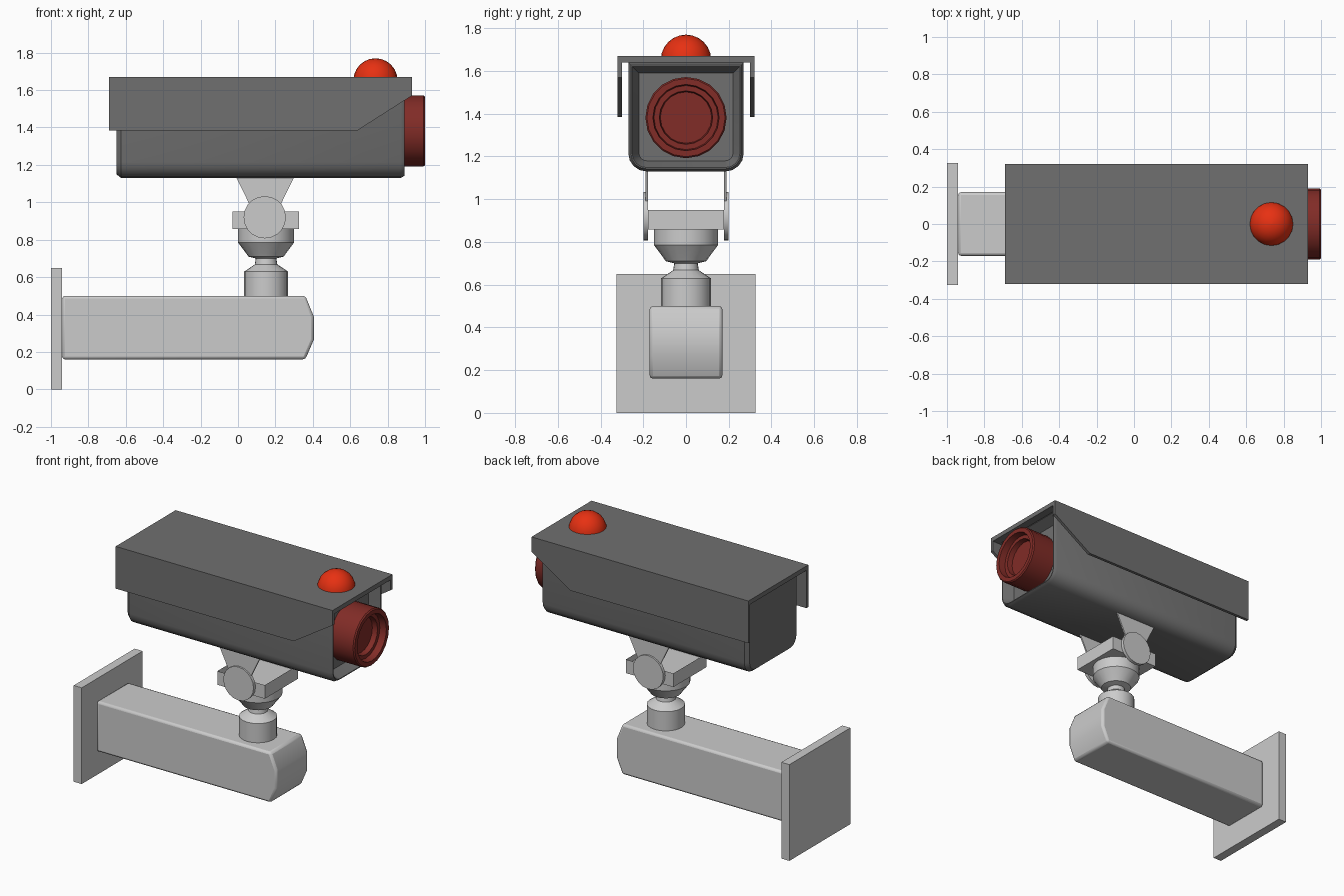
import bpy, bmesh, math
from mathutils import Vector

if "Cube" in bpy.data.objects:
    bpy.data.objects.remove(bpy.data.objects["Cube"])


def material(name, rgb):
    m = bpy.data.materials.new(name)
    m.diffuse_color = (*rgb, 1)
    m.use_nodes = True
    m.node_tree.nodes["Principled BSDF"].inputs["Base Color"].default_value = m.diffuse_color
    return m


DARK = material("dark_grey", (0.16, 0.16, 0.16))
LENS = material("dark_red", (0.22, 0.025, 0.02))
RED = material("bright_red", (0.8, 0.03, 0.006))


def finish(name, bm, mat=None, bevel=0, smooth=True):
    bmesh.ops.recalc_face_normals(bm, faces=bm.faces)
    me = bpy.data.meshes.new(name)
    bm.to_mesh(me)
    bm.free()
    ob = bpy.data.objects.new(name, me)
    bpy.context.collection.objects.link(ob)
    if mat:
        me.materials.append(mat)
    if bevel:
        mod = ob.modifiers.new("bevel", 'BEVEL')
        mod.width, mod.segments = bevel, 2
        mod.limit_method, mod.angle_limit = 'ANGLE', math.radians(50)
    if smooth:
        bpy.ops.object.select_all(action='DESELECT')
        ob.select_set(True)
        bpy.context.view_layer.objects.active = ob
        bpy.ops.object.shade_smooth_by_angle(angle=math.radians(35))
    return ob


def loft(bm, rings):
    """Skin a series of equal point rings and cap both ends."""
    loops = [[bm.verts.new(p) for p in r] for r in rings]
    n = len(loops[0])
    for a, b in zip(loops, loops[1:]):
        for i in range(n):
            j = (i + 1) % n
            bm.faces.new((a[i], a[j], b[j], b[i]))
    bm.faces.new(loops[0])
    bm.faces.new(loops[-1])


def prism(bm, pts, y0, y1):
    """Extrude an (x, z) outline along y."""
    loft(bm, [[(x, y, z) for x, z in pts] for y in (y0, y1)])


def rect(x0, x1, z0, z1):
    return [(x0, z0), (x1, z0), (x1, z1), (x0, z1)]


def turned(bm, profile, centre, axis, sides):
    """Revolve (distance, radius) pairs about the X, Y or Z axis."""
    k = 'XYZ'.index(axis)
    rings = []
    for d, r in profile:
        ring = []
        for i in range(sides):
            t = math.tau * i / sides
            p = Vector(centre)
            p[k] += d
            p[(k + 1) % 3] += r * math.cos(t)
            p[(k + 2) % 3] += r * math.sin(t)
            ring.append(p)
        rings.append(ring)
    loft(bm, rings)


# wall plate
bm = bmesh.new()
prism(bm, rect(-1, -0.94, 0, 0.65), -0.325, 0.325)
finish("wall_plate", bm, smooth=False)

# arm with chamfered nose
bm = bmesh.new()
prism(bm, [(-0.94, 0.16), (0.36, 0.16), (0.405, 0.265), (0.405, 0.39),
           (0.36, 0.5), (-0.94, 0.5)], -0.17, 0.17)
finish("arm", bm, bevel=0.015)

# swivel post, neck and flared cup
bm = bmesh.new()
turned(bm, [(0.49, 0.117), (0.63, 0.117), (0.668, 0.06), (0.70, 0.055),
            (0.71, 0.095), (0.725, 0.105), (0.785, 0.15), (0.86, 0.15)],
       (0.15, 0, 0), 'Z', 20)
finish("swivel_post", bm)

# tilt tray with recessed top
bm = bmesh.new()
prism(bm, rect(-0.03, 0.325, 0.858, 0.95), -0.178, 0.178)
bm.faces.ensure_lookup_table()
top = max(bm.faces, key=lambda f: f.calc_center_median().z)
bmesh.ops.inset_region(bm, faces=[top], thickness=0.025)
for v in top.verts:
    v.co.z -= 0.04
finish("tilt_tray", bm, smooth=False)

# tapered ears and round knobs on both sides
for s, side in ((-1, "front"), (1, "back")):
    bm = bmesh.new()
    prism(bm, [(0.105, 0.9), (0.185, 0.9), (0.30, 1.135), (-0.01, 1.135)],
          s * 0.179, s * 0.189)
    finish(side + "_ear", bm, smooth=False)
    bm = bmesh.new()
    turned(bm, [(s * 0.178, 0.113), (s * 0.2, 0.113)], (0.143, 0, 0.92), 'Y', 20)
    finish(side + "_knob", bm)


# camera body: rounded lower corners, recessed front
def body_ring(x, d):
    w, z0, z1, r = 0.27 - d, 1.13 + d, 1.64 - d, 0.085 - d
    ring = [(x, w, z1), (x, -w, z1)]
    for cy, start in ((-w + r, 180), (w - r, 270)):
        for i in range(5):
            t = math.radians(start + 22.5 * i)
            ring.append((x, cy + r * math.cos(t), z0 + r + r * math.sin(t)))
    return ring


bm = bmesh.new()
loft(bm, [body_ring(x, d) for x, d in (
    (-0.65, 0.02), (-0.625, 0), (0.87, 0), (0.89, 0.012),
    (0.89, 0.018), (0.82, 0.05))])
finish("camera_body", bm, DARK)

# sun hood: roof and two cut-away flaps
bm = bmesh.new()
prism(bm, rect(-0.69, 0.93, 1.64, 1.67), -0.32, 0.32)
flap = [(-0.69, 1.385), (0.64, 1.385), (0.93, 1.57), (0.93, 1.64), (-0.69, 1.64)]
for s in (-1, 1):
    prism(bm, flap, s * 0.30, s * 0.32)
finish("sun_hood", bm, DARK, smooth=False)

# stepped lens barrel
bm = bmesh.new()
turned(bm, [(0.80, 0.19), (0.992, 0.19), (1.0, 0.183), (1.0, 0.155),
            (0.955, 0.15), (0.955, 0.125), (0.92, 0.12)],
       (0, 0, 1.382), 'X', 20)
finish("lens_barrel", bm, LENS)

# warning light dome
bm = bmesh.new()
turned(bm, [(0.118 * math.sin(a), 0.118 * math.cos(a))
            for a in (math.pi / 2 * i / 6 for i in range(6))]
       + [(0.118, 0.002)], (0.735, 0, 1.652), 'Z', 20)
finish("warning_light", bm, RED)
